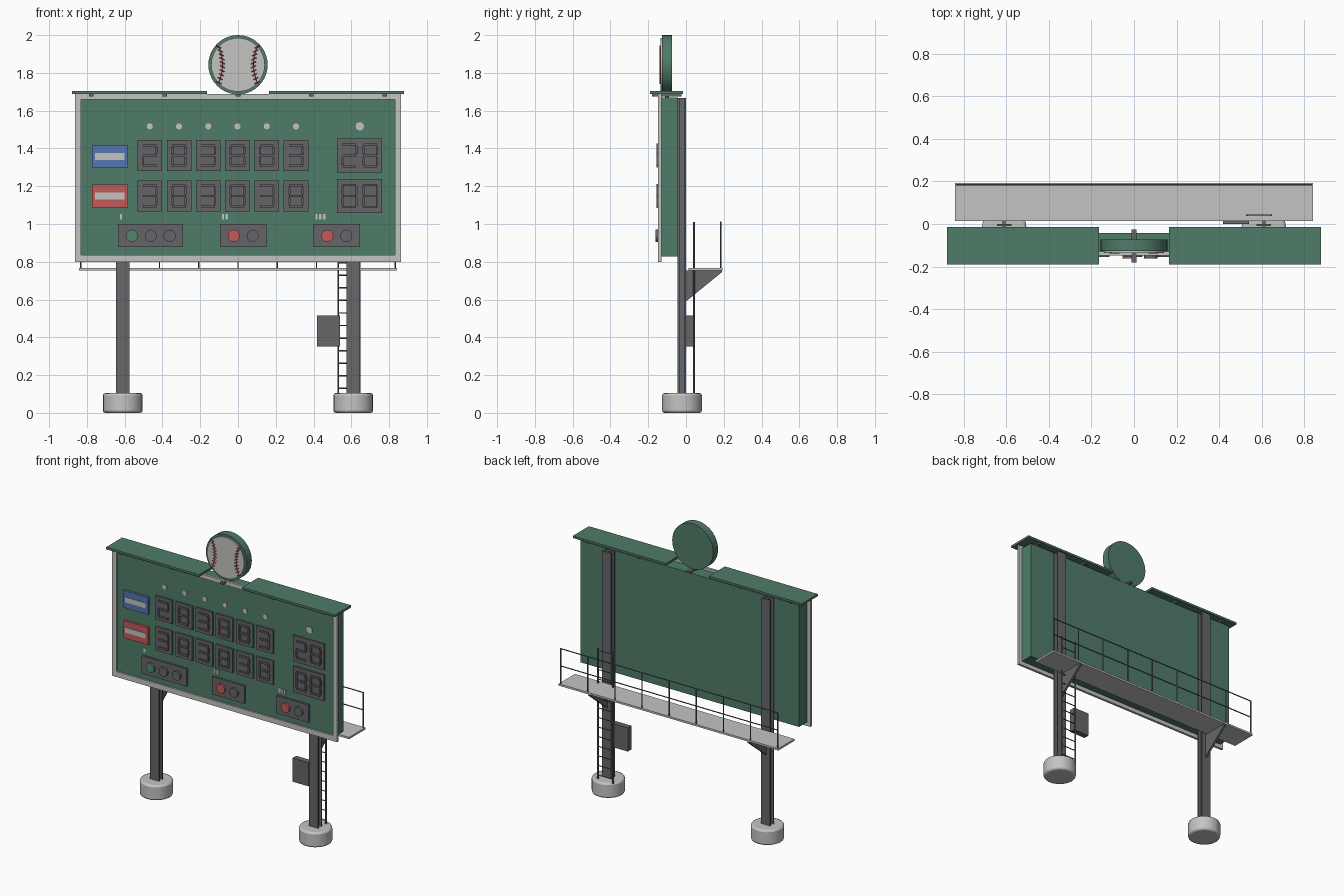
import bpy, bmesh, math
from mathutils import Matrix, Vector

cube = bpy.data.objects.get("Cube")
if cube:
    bpy.data.objects.remove(cube, do_unlink=True)


def material(name, rgb):
    m = bpy.data.materials.new(name)
    m.use_nodes = True
    m.diffuse_color = (*rgb, 1)
    m.node_tree.nodes["Principled BSDF"].inputs["Base Color"].default_value = (*rgb, 1)
    return m


GREEN = material("board green", (0.08, 0.20, 0.14))
WHITE = material("pale grey", (0.55, 0.55, 0.54))
STEEL = material("steel grey", (0.13, 0.135, 0.14))
DARK = material("display grey", (0.13, 0.13, 0.14))
BLUE = material("blue", (0.09, 0.18, 0.45))
RED = material("red", (0.55, 0.10, 0.10))
STITCH = material("stitch red", (0.50, 0.03, 0.04))
LAMP_GREEN = material("lamp green", (0.08, 0.24, 0.15))

FACE = -0.135   # front plane of the board


class Part:
    """Collects boxes, rods and discs into one named mesh object."""

    def __init__(self, name, mat):
        self.name, self.mat, self.bm = name, mat, bmesh.new()

    def box(self, x, y, z):
        mid = Vector([(a + b) / 2 for a, b in (x, y, z)])
        size = [abs(b - a) for a, b in (x, y, z)]
        mat = Matrix.Translation(mid) @ Matrix.Diagonal((*size, 1))
        bmesh.ops.create_cube(self.bm, size=1, matrix=mat)
        return self

    def rod(self, a, b, r, sides=8):
        a, b = Vector(a), Vector(b)
        turn = (b - a).to_track_quat('Z', 'Y').to_matrix().to_4x4()
        bmesh.ops.create_cone(self.bm, cap_ends=True, segments=sides, radius1=r, radius2=r,
                              depth=(b - a).length, matrix=Matrix.Translation((a + b) / 2) @ turn)
        return self

    def disc(self, x, z, r, front, back=FACE, sides=24):
        return self.rod((x, back, z), (x, front, z), r, sides)

    def done(self, smooth=False, bevel=0):
        mesh = bpy.data.meshes.new(self.name)
        self.bm.to_mesh(mesh)
        self.bm.free()
        mesh.materials.append(self.mat)
        ob = bpy.data.objects.new(self.name, mesh)
        bpy.context.collection.objects.link(ob)
        if bevel:
            mod = ob.modifiers.new("edge", 'BEVEL')
            mod.width, mod.segments, mod.limit_method = bevel, 2, 'ANGLE'
        if smooth:
            bpy.ops.object.select_all(action='DESELECT')
            ob.select_set(True)
            bpy.context.view_layer.objects.active = ob
            bpy.ops.object.shade_smooth_by_angle()
        return ob


# Board and its trim
Part("board", GREEN).box((-.837, .837), (FACE, -.042), (.827, 1.671)).done()
frame = Part("frame", WHITE)
for s in (-1, 1):
    frame.box((s * .83, s * .862), (-.147, -.13), (.8, 1.688))
for z in ((.8, .837), (1.66, 1.688)):
    frame.box((-.83, .83), (-.147, -.13), z)
frame.done()

# Roof in two lengths, leaving room for the emblem
roof = Part("roof", GREEN)
for s in (-1, 1):
    roof.box((s * .165, s * .878), (-.19, -.015), (1.688, 1.703))
roof.done()
arms = Part("roof_arms", STEEL)
for i in range(-2, 3):
    arms.box((i * .388 - .012, i * .388 + .012), (-.18, -.025), (1.676, 1.689))
arms.done()

# Round ball emblem with stitched seams
BALL = 1.843
Part("emblem_rim", GREEN).disc(0, BALL, .157, -.127, -.073, 40).done(True)
Part("emblem_ball", WHITE).disc(0, BALL, .142, -.136, -.12, 40).done(True)
Part("emblem_stand", STEEL).box((-.012, .012), (-.11, -.09), (1.67, 1.70)).done()
seams = Part("emblem_seams", STITCH)
for s in (-1, 1):
    path = [(s * (.082 + 2.2 * t * t), BALL + t) for t in [k * .0105 for k in range(-9, 10)]]
    for (xa, za), (xb, zb) in zip(path, path[1:]):
        seams.rod((xa, -.137, za), (xb, -.137, zb), .002, 4)
    for x, z in path[::2]:
        for side in (-1, 1):
            seams.rod((x, -.137, z), (x + side * .013, -.137, z + .006 * side * s), .0025, 4)
seams.done()

# Score cells with seven-segment numerals
SEGMENTS = {"0": "abcdef", "1": "bc", "2": "abged", "3": "abgcd", "8": "abcdefg"}
cells, numerals = Part("score_cells", DARK), Part("score_numerals", DARK)


def numeral(digit, cx, cz, w, h):
    t = .012
    for seg in SEGMENTS[digit]:
        if seg in "agd":
            z = cz + {"a": h, "g": 0, "d": -h}[seg]
            numerals.box((cx - w, cx + w), (-.156, -.14), (z - t / 2, z + t / 2))
        else:
            x = cx + (w if seg in "bc" else -w)
            z = cz + (h / 2 if seg in "bf" else -h / 2)
            numerals.box((x - t / 2, x + t / 2), (-.156, -.14), (z - h / 2 + .008, z + h / 2 - .008))


ROWS = ((1.362, "283883", "28"), (1.148, "383838", "88"))
for z, innings, total in ROWS:
    for i, d in enumerate(innings):
        x = -.467 + i * .1548
        cells.box((x - .065, x + .065), (-.148, FACE), (z - .082, z + .082))
        numeral(d, x, z, .036, .054)
    cells.box((.525, .762), (-.148, FACE), (z - .09, z + .09))
    for d, x in zip(total, (.59, .70)):
        numeral(d, x, z, .036, .058)
numerals.done()

# Marker dots above the columns
dots = Part("column_dots", WHITE)
for i in range(6):
    dots.disc(-.467 + i * .1548, 1.517, .016, -.14)
dots.disc(.645, 1.517, .022, -.14).done()

# Team plates
labels = Part("team_labels", WHITE)
for name, mat, z in (("upper_team_plate", BLUE, 1.358), ("lower_team_plate", RED, 1.148)):
    Part(name, mat).box((-.772, -.583), (-.151, FACE), (z - .06, z + .06)).done()
    labels.box((-.757, -.602), (-.155, -.148), (z - .018, z + .018))
labels.done()

# Count panels with lamps and tally marks
green_lamp, red_lamps = Part("green_lamp", LAMP_GREEN), Part("red_lamps", RED)
off_lamps, marks = Part("unlit_lamps", DARK), Part("tally_marks", WHITE)
for n, (x, width, lamps, lit) in enumerate(((-.635, .345, 3, green_lamp), (-.095, .247, 2, red_lamps),
                                            (.4, .245, 2, red_lamps))):
    cells.box((x, x + width), (-.148, FACE), (.877, 1.0))
    for i in range(lamps):
        (off_lamps if i else lit).disc(x + .073 + .1 * i, .938, .032, -.162, sides=20)
    for k in range(n + 1):
        left = x + .01 + .02 * k
        marks.box((left, left + .012), (-.14, FACE), (1.023, 1.053))
for part in (green_lamp, red_lamps, off_lamps):
    part.done(True)
marks.done()
cells.done()

# Posts, footings and catwalk brackets
for s, side in ((1, "left"), (-1, "right")):
    x = s * .61
    post = Part(side + "_post", STEEL)
    for y in ((-.044, -.035), (-.009, 0)):
        post.box((x - .035, x + .035), y, (.1, 1.668))
    post.box((x - .007, x + .007), (-.036, -.008), (.1, 1.668)).done()
    Part(side + "_footing", WHITE).rod((x, -.021, 0), (x, -.021, .105), .105, 24).done(True, .012)
    bracket = Part(side + "_bracket", STEEL)
    ring = [[bracket.bm.verts.new((x + dx, y, z)) for y, z in ((0, .59), (.19, .745), (.19, .755), (0, .755))]
            for dx in (-.007, .007)]
    bracket.bm.faces.new(ring[0])
    bracket.bm.faces.new(ring[1][::-1])
    for i in range(4):
        j = (i + 1) % 4
        bracket.bm.faces.new((ring[0][j], ring[0][i], ring[1][i], ring[1][j]))
    bmesh.ops.recalc_face_normals(bracket.bm, faces=bracket.bm.faces)
    bracket.done()

# Catwalk and railing
Part("catwalk", WHITE).box((-.842, .842), (.014, .192), (.754, .767)).done()
rail = Part("railing", STEEL)
for i in range(9):
    x = -.832 + i * .208
    rail.rod((x, .184, .76), (x, .184, 1.012), .004, 6)
for z in (.89, 1.01):
    rail.rod((-.836, .184, z), (.836, .184, z), .004, 6)
rail.done()

# Ladder and control box
ladder = Part("ladder", STEEL)
for x in (.53, .645):
    ladder.rod((x, .042, .1), (x, .042, 1.01), .005, 6)
for i in range(14):
    z = .13 + i * .0665
    ladder.rod((.53, .042, z), (.645, .042, z), .0035, 6)
ladder.done()
Part("control_box", STEEL).box((.418, .54), (0, .04), (.352, .516)).done()
